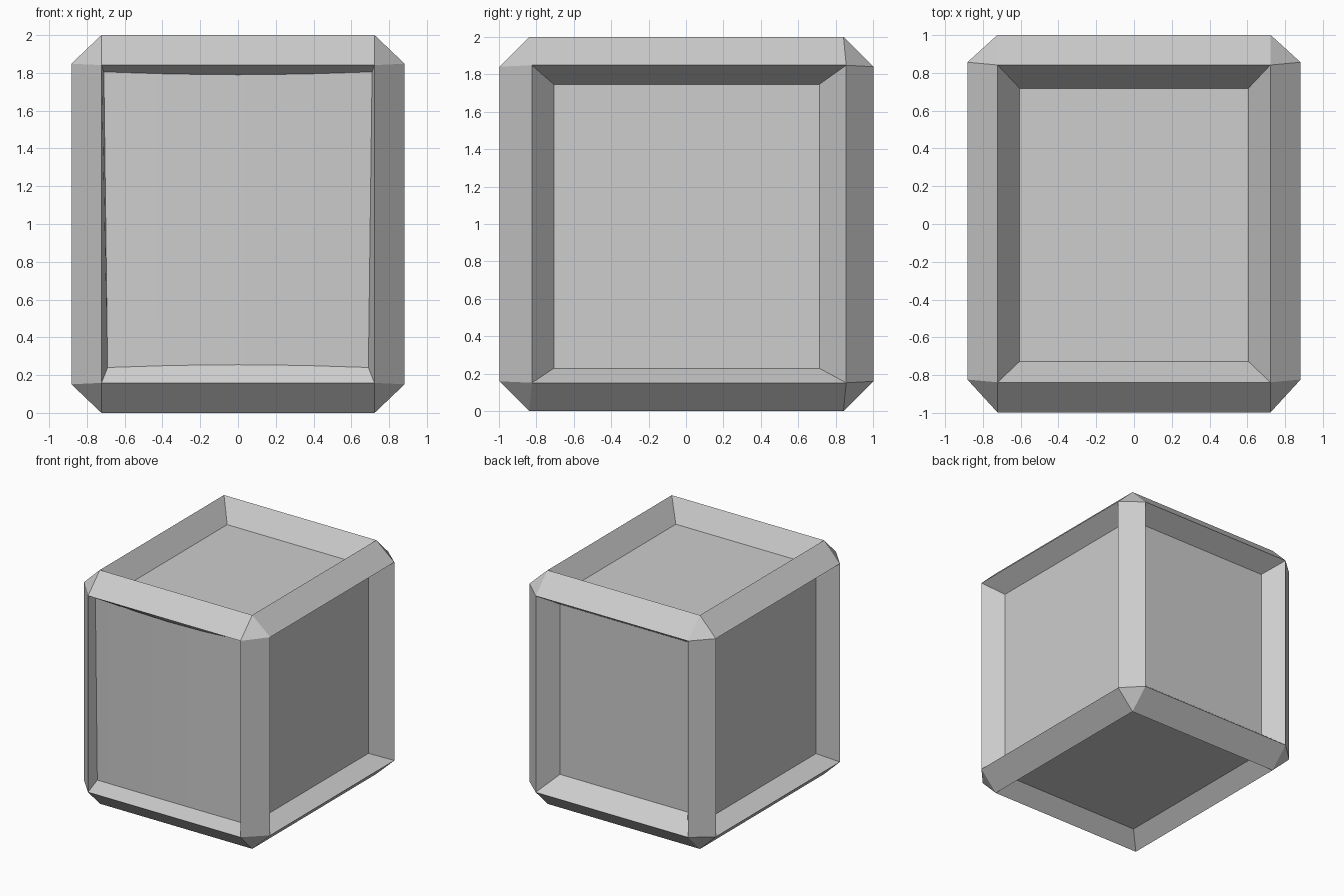
import bpy
import bmesh
from itertools import product
from mathutils import Vector

cube = bpy.data.objects.get("Cube")
if cube:
    bpy.data.objects.remove(cube, do_unlink=True)

HALF = Vector((0.882, 1.0, 1.0))
CHAMFER = 0.16

mat = bpy.data.materials.new("light_grey")
mat.use_nodes = True
mat.diffuse_color = (0.61, 0.61, 0.61, 1)
mat.node_tree.nodes["Principled BSDF"].inputs["Base Color"].default_value = (0.61, 0.61, 0.61, 1)

# Chamfered block: hull of six shrunken side rectangles
bm = bmesh.new()
for axis in range(3):
    for signs in product((-1, 1), repeat=3):
        bm.verts.new([s * (HALF[k] - (0 if k == axis else CHAMFER))
                      for k, s in enumerate(signs)])
bmesh.ops.convex_hull(bm, input=bm.verts[:])
bmesh.ops.dissolve_limit(bm, angle_limit=0.02, verts=bm.verts[:], edges=bm.edges[:])
bmesh.ops.recalc_face_normals(bm, faces=bm.faces[:])
bm.normal_update()


def side(axis, sign):
    """Main face of the block that looks along one axis."""
    return next(f for f in bm.faces if f.normal[axis] * sign > 0.99)


def recess(axis, sign, inner, depth):
    """Sink a side into a tray; inner gives the floor limits on the other axes."""
    face = side(axis, sign)
    bmesh.ops.inset_individual(bm, faces=[face], thickness=0.05)
    for v in face.verts:
        for k in range(3):
            if k == axis:
                v.co[k] = sign * (HALF[k] - depth)
            else:
                low, high = inner[k]
                v.co[k] = high if v.co[k] > 0 else low
    return face


# Flat trays on five sides
for s in (-1, 1):
    recess(0, s, {1: (-0.71, 0.71), 2: (-0.77, 0.745)}, 0.145)
recess(1, 1, {0: (-0.605, 0.605), 2: (-0.72, 0.745)}, 0.15)
recess(2, 1, {0: (-0.605, 0.605), 1: (-0.72, 0.725)}, 0.17)
recess(2, -1, {0: (-0.605, 0.605), 1: (-0.72, 0.72)}, 0.11)

# Front tray: shallow, with a gently bulging floor
front = recess(1, -1, {0: (-0.7, 0.7), 2: (-0.76, 0.805)}, 0.083)
for v in front.verts:
    v.co.x *= 1.014 if v.co.z > 0 else 0.986
rails = [e for e in front.edges if abs(e.verts[0].co.x - e.verts[1].co.x) > 1]
old = set(bm.verts)
bmesh.ops.subdivide_edges(bm, edges=rails, cuts=3)
for v in set(bm.verts) - old:
    bow = 1 - (v.co.x / 0.7) ** 2
    v.co.y -= 0.028 * bow
    v.co.z -= 0.015 * bow if v.co.z > 0 else -0.015 * bow

bmesh.ops.recalc_face_normals(bm, faces=bm.faces[:])
bmesh.ops.translate(bm, vec=(0, 0, HALF.z), verts=bm.verts[:])

mesh = bpy.data.meshes.new("recessed_block")
bm.to_mesh(mesh)
bm.free()
mesh.materials.append(mat)
block = bpy.data.objects.new("recessed_block", mesh)
bpy.context.scene.collection.objects.link(block)

# Smooth only the shallow bow of the front floor
bpy.ops.object.select_all(action='DESELECT')
block.select_set(True)
bpy.context.view_layer.objects.active = block
bpy.ops.object.shade_smooth_by_angle(angle=0.3)
